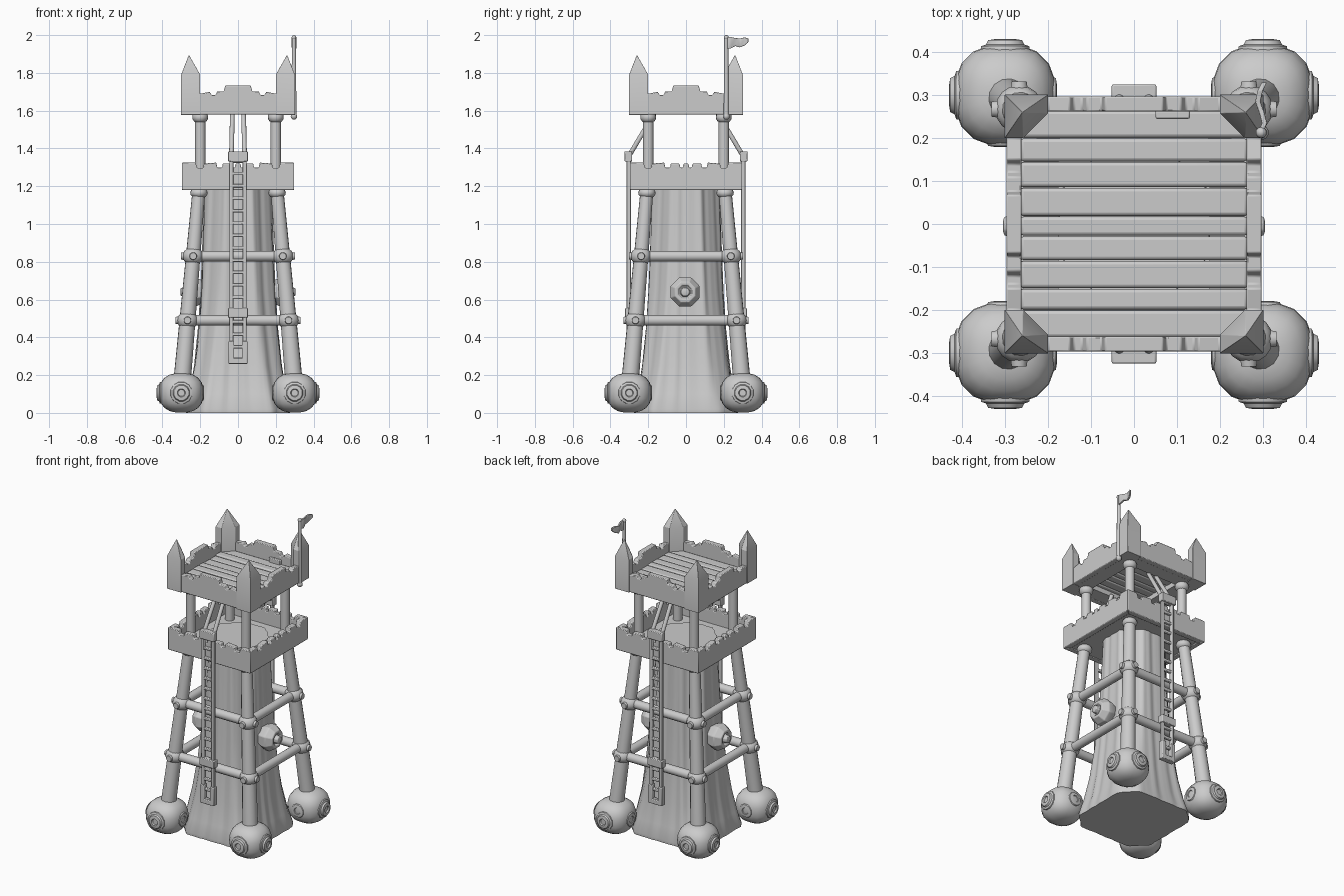
import bpy, bmesh, math, random
from math import sin, cos, pi
from mathutils import Vector, Matrix

if "Cube" in bpy.data.objects:
    bpy.data.objects.remove(bpy.data.objects["Cube"])

random.seed(3)
CORNERS = [(sx, sy) for sx in (-1, 1) for sy in (-1, 1)]


def finish(name, bm, bevel=0.0, angle=40):
    bmesh.ops.recalc_face_normals(bm, faces=bm.faces)
    me = bpy.data.meshes.new(name)
    bm.to_mesh(me)
    bm.free()
    ob = bpy.data.objects.new(name, me)
    bpy.context.collection.objects.link(ob)
    if bevel:
        m = ob.modifiers.new("soft_edges", 'BEVEL')
        m.width, m.segments, m.limit_method = bevel, 2, 'ANGLE'
    bpy.ops.object.select_all(action='DESELECT')
    ob.select_set(True)
    bpy.context.view_layer.objects.active = ob
    bpy.ops.object.shade_smooth_by_angle(angle=math.radians(angle))
    return ob


def tube(bm, a, b, r1, r2=None, n=14):
    a, b = Vector(a), Vector(b)
    d = b - a
    mat = Matrix.Translation((a + b) / 2) @ d.to_track_quat('Z', 'Y').to_matrix().to_4x4()
    bmesh.ops.create_cone(bm, cap_ends=True, segments=n, radius1=r1,
                          radius2=r1 if r2 is None else r2, depth=d.length, matrix=mat)


def ball(bm, c, r, scale=(1, 1, 1), u=16, v=10):
    return bmesh.ops.create_uvsphere(bm, u_segments=u, v_segments=v, radius=r,
                                     matrix=Matrix.Translation(c) @ Matrix.Diagonal((*scale, 1)))


def box(bm, lo, hi):
    lo, hi = Vector(lo), Vector(hi)
    bmesh.ops.create_cube(bm, size=1, matrix=Matrix.Translation((lo + hi) / 2)
                          @ Matrix.Diagonal((*(hi - lo), 1)))


def loft(bm, rings):
    # Skin closed rings of points, capped at both ends
    vs = [[bm.verts.new(p) for p in ring] for ring in rings]
    n = len(vs[0])
    for a, b in zip(vs, vs[1:]):
        for i in range(n):
            bm.faces.new((a[i], a[(i + 1) % n], b[(i + 1) % n], b[i]))
    bm.faces.new(vs[0])
    bm.faces.new(vs[-1])


def lathe(bm, profile, centre, direction, n=12):
    # Profile of (radius, distance) spun about a direction
    mat = Matrix.Translation(centre) @ Vector(direction).to_track_quat('Z', 'Y').to_matrix().to_4x4()
    loft(bm, [[mat @ Vector((r * cos(2 * pi * (i + .5) / n), r * sin(2 * pi * (i + .5) / n), h))
               for i in range(n)] for r, h in profile])


def wall_ring(name, bottom, half_top, outer=0.297, inner=0.262):
    # Four mitred walls from half a battlement outline, mirrored
    top = half_top + [(-x, z) for x, z in reversed(half_top)]
    outline = [(-outer, bottom)] + top + [(outer, bottom)]
    bm = bmesh.new()
    for k in range(4):
        rot = Matrix.Rotation(k * pi / 2, 3, 'Z')
        loft(bm, [[rot @ Vector((x, -outer, z)) for x, z in outline],
                  [rot @ Vector((max(-inner, min(inner, x)), -inner, z)) for x, z in outline]])
    return finish(name, bm, 0.004)


def leg_at(z):
    return 0.3 - 0.095 * (z - 0.12) / 1.08


# Cloth body: chamfered square, flared and folded
bm = bmesh.new()
profile = [(0, .272, 1.66), (.02, .274, 1.66), (.1, .253, 1.64), (.25, .228, 1.6), (.45, .208, 1.54),
           (.65, .195, 1.49), (.85, .187, 1.46), (1.05, .180, 1.44), (1.24, .175, 1.42)]
N = 112
rings = []
for z, h, k in profile:
    ring = []
    for i in range(N):
        t = 2 * pi * i / N
        c, s = abs(cos(t)), abs(sin(t))
        r = h * min(1 / max(c, s), k / (c + s))
        fold = sin(t * 16 + 1.5 * sin(3 * t)) + .5 * sin(t * 27 + 2)
        r *= 1 + .014 * fold * (1 if z > .02 else .4)
        ring.append((r * cos(t), r * sin(t), z))
    rings.append(ring)
loft(bm, rings)
finish("cloth_body", bm, angle=60)

# Knobbed ball feet, slightly boxy
bm = bmesh.new()
for sx, sy in CORNERS:
    c = Vector((sx * .3, sy * .3, .106))
    for v in ball(bm, c, 1, u=20, v=12)['verts']:
        d = v.co - c
        f = sum(abs(q) ** 2.5 for q in d) ** (-1 / 2.5)
        v.co = c + Vector((d.x * f * .118, d.y * f * .118, d.z * f * .105))
    for d in ((1, 0, 0), (-1, 0, 0), (0, 1, 0), (0, -1, 0)):
        out = .002 if d[0] * sx + d[1] * sy > 0 else -.008
        lathe(bm, [(.062, .09), (.058, .112 + out), (.046, .116 + out), (.041, .126 + out),
                   (.022, .129 + out), (.018, .121 + out)], c, d)
finish("ball_feet", bm, angle=45)

# Leaning legs and upper posts with swollen ends
bm = bmesh.new()
for sx, sy in CORNERS:
    tube(bm, (sx * .3, sy * .3, .12), (sx * .205, sy * .205, 1.2), .047, .034)
    ball(bm, (sx * .207, sy * .207, 1.165), .046, (1, 1, .7))
    tube(bm, (sx * .2, sy * .2, 1.19), (sx * .2, sy * .2, 1.62), .028)
    ball(bm, (sx * .2, sy * .2, 1.565), .042, (1, 1, .8))
finish("legs_and_posts", bm)

# Horizontal braces with joints
bm = bmesh.new()
for z in (.49, .83):
    p = leg_at(z)
    for s in (-1, 1):
        tube(bm, (-p, s * p, z), (p, s * p, z), .028)
        tube(bm, (s * p, -p, z), (s * p, p, z), .028)
    for sx, sy in CORNERS:
        c = Vector((sx * p, sy * p, z))
        ball(bm, c, .056, (1, 1, .85))
        tube(bm, c, c + Vector((sx * .064, 0, 0)), .028, .018)
        tube(bm, c, c + Vector((0, sy * .064, 0)), .028, .018)
finish("braces", bm, angle=60)

# Lower gallery
wall_ring("lower_battlement", 1.18, [
    (-.297, 1.325), (-.225, 1.325), (-.215, 1.295), (-.185, 1.295), (-.18, 1.32), (-.115, 1.325),
    (-.11, 1.298), (-.085, 1.298), (-.08, 1.32), (-.035, 1.32), (-.03, 1.298), (-.016, 1.298),
    (-.013, 1.32)])
bm = bmesh.new()
box(bm, (-.265, -.265, 1.185), (.265, .265, 1.215))
finish("lower_floor", bm)

# Upper platform
wall_ring("upper_battlement", 1.58, [
    (-.297, 1.70), (-.21, 1.70), (-.2, 1.69), (-.15, 1.70), (-.14, 1.682), (-.12, 1.682),
    (-.11, 1.702), (-.075, 1.702), (-.068, 1.733)])
bm = bmesh.new()
edges = [-.265, -.2, -.15, -.085, -.028, .018, .085, .145, .2, .265]
for a, b in zip(edges, edges[1:]):
    box(bm, (-.265, a + .001, 1.612), (.265, b - .001, 1.638 + random.uniform(-.004, .004)))
finish("upper_planks", bm, 0.008)
bm = bmesh.new()
for s in (-1, 1):
    box(bm, (s * .22 - .044, -.264, 1.581), (s * .22 + .044, .264, 1.618))
    box(bm, (-.176, s * .22 - .044, 1.581), (.176, s * .22 + .044, 1.618))
finish("upper_floor_frame", bm)
bm = bmesh.new()
box(bm, (.05, .245, 1.63), (.13, .264, 1.665))
finish("floor_cleat", bm, 0.004)

# Pointed corner turrets
bm = bmesh.new()
plan = [(.301, .301), (.301, .2), (.258, .2), (.2, .258), (.2, .301)]
for sx, sy in CORNERS:
    rings = [[(sx * x, sy * y, z) for x, y in plan] for z in (1.578, 1.79)]
    rings.append([(sx * (.26 + (x - .26) * .03), sy * (.26 + (y - .26) * .03), 1.893) for x, y in plan])
    loft(bm, rings)
finish("corner_turrets", bm, 0.003, 25)

# Ladders, front and back
for s, side in ((-1, "front"), (1, "back")):
    bm = bmesh.new()
    for x in (-.035, .035):
        box(bm, (x - .01, s * .303 - .011, .27), (x + .01, s * .303 + .011, 1.36))
        tube(bm, (x, s * .305, 1.355), (x * .85, s * .165, 1.59), .013, n=10)
        box(bm, (x - .015, s * .303 - .018, .26), (x + .015, s * .303 + .018, .38))
    for i in range(17):
        z = .285 + i * .0655
        box(bm, (-.035, s * .303 - .009, z - .009), (.035, s * .303 + .009, z + .009))
    box(bm, (-.052, s * .305 - .02, 1.33), (.052, s * .305 + .02, 1.385))
    box(bm, (-.052, s * .303 - .02, .505), (.052, s * .303 + .02, .555))
    box(bm, (-.05, s * .303 - .018, .26), (.05, s * .303 + .018, .29))
    finish(side + "_ladder", bm, 0.004)

# Eight-sided side bosses
for s, side in ((-1, "left"), (1, "right")):
    bm = bmesh.new()
    lathe(bm, [(.06, .17), (.083, .225), (.083, .25), (.058, .288), (.04, .288), (.034, .275),
               (.026, .275), (.024, .302), (.012, .305)], (0, -.005, .64), (s, 0, 0), 8)
    finish(side + "_boss", bm, 0.004, 30)

# Flagpole and waving flag
bm = bmesh.new()
tube(bm, (.296, .213, 1.565), (.296, .213, 1.99), .014, .011, 10)
ball(bm, (.296, .213, 1.987), .013, u=10, v=6)
ball(bm, (.296, .213, 1.57), .018, u=10, v=6)
finish("flagpole", bm)
bm = bmesh.new()
flag = [(.215, 1.93, 1.992), (.235, 1.928, 1.99), (.26, 1.942, 1.985), (.285, 1.935, 1.982),
        (.31, 1.945, 1.988), (.33, 1.962, 1.982)]
rings = []
for i, (y, lo, hi) in enumerate(flag):
    x = .296 + .008 * sin(i * 1.5)
    rings.append([(x - .006, y, lo), (x + .006, y, lo), (x + .006, y, hi), (x - .006, y, hi)])
loft(bm, rings)
finish("flag", bm, 0.002)
